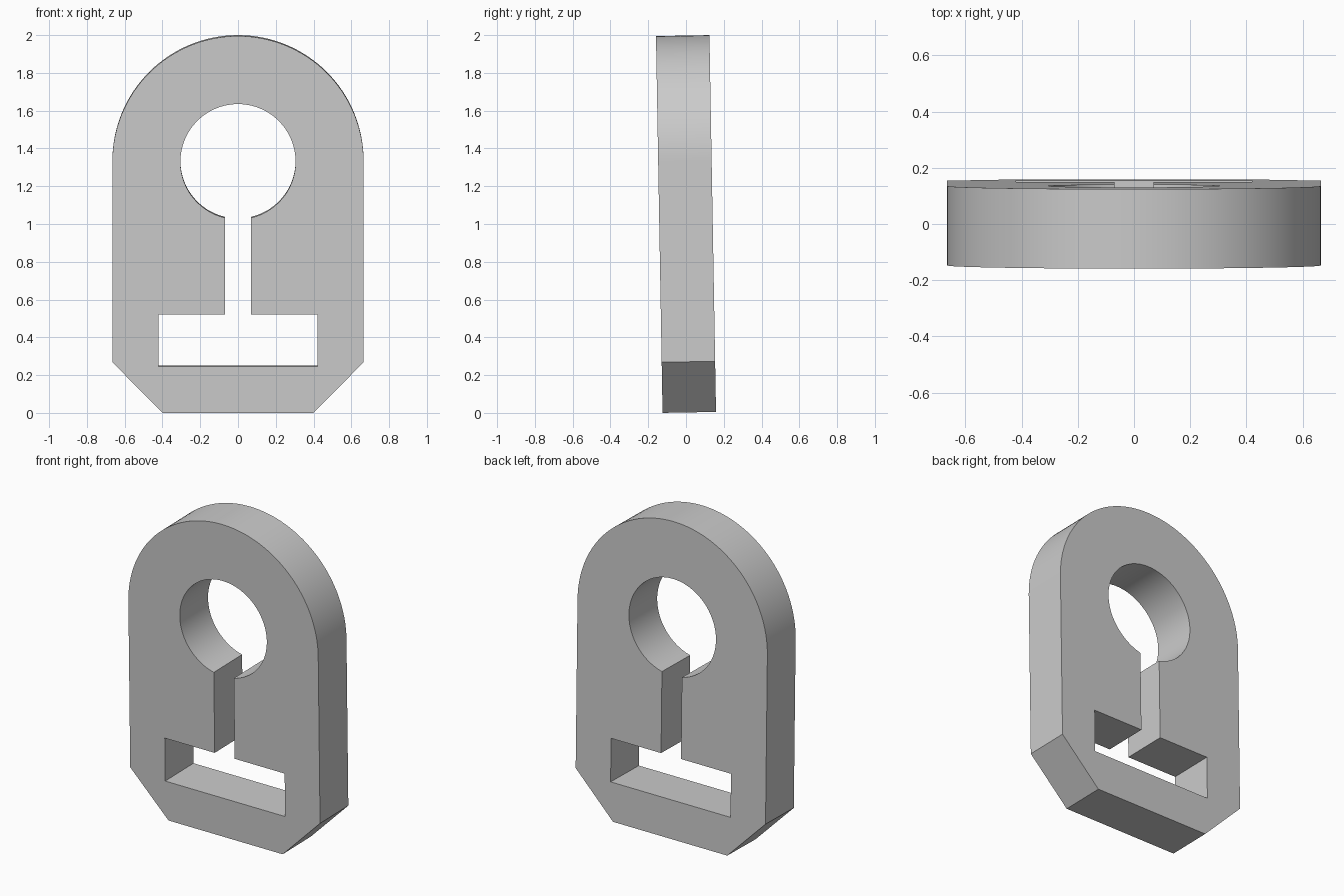
import bpy
import bmesh
from math import sin, cos, asin, pi, radians
from mathutils import Matrix, Vector

cube = bpy.data.objects.get("Cube")
if cube:
    bpy.data.objects.remove(cube, do_unlink=True)

HALF_WIDTH = 0.665
HEIGHT = 1.995
THICKNESS = 0.283
ARC_Z = HEIGHT - HALF_WIDTH
HOLE_RADIUS = 0.305
SLOT = 0.07
TILT = radians(1)


def arc(radius, start, end, steps):
    """Points on an arc about the shared centre of the dome and the hole."""
    angles = [start + (end - start) * i / steps for i in range(steps + 1)]
    return [(radius * cos(a), ARC_Z + radius * sin(a)) for a in angles]


# Outer profile: domed top, straight sides, chamfered foot
outer = arc(HALF_WIDTH, 0, pi, 64)
outer += [(-HALF_WIDTH, 0.268), (-0.4, 0), (0.4, 0), (HALF_WIDTH, 0.268)]

# Keyhole profile: round hole, narrow slot and wide rectangular window
gap = asin(SLOT / HOLE_RADIUS)
inner = arc(HOLE_RADIUS, -pi / 2 + gap, 1.5 * pi - gap, 72)
inner += [(-SLOT, 0.52), (-0.42, 0.52), (-0.42, 0.246),
          (0.42, 0.246), (0.42, 0.52), (SLOT, 0.52)]

# Fill between the two loops, then extrude to the plate thickness
bm = bmesh.new()
edges = []
for loop in (outer, inner):
    verts = [bm.verts.new((x, -THICKNESS / 2, z - HEIGHT / 2)) for x, z in loop]
    edges += [bm.edges.new((v, verts[i - 1])) for i, v in enumerate(verts)]
bmesh.ops.triangle_fill(bm, use_beauty=True, edges=edges)
result = bmesh.ops.extrude_face_region(bm, geom=bm.faces[:], use_keep_orig=True)
back = [g for g in result["geom"] if isinstance(g, bmesh.types.BMVert)]
bmesh.ops.translate(bm, verts=back, vec=Vector((0, THICKNESS, 0)))
bmesh.ops.recalc_face_normals(bm, faces=bm.faces[:])

# Lean the plate slightly forward and stand it on the ground
bm.transform(Matrix.Translation((0, 0, 1)) @ Matrix.Rotation(TILT, 4, "X"))

mesh = bpy.data.meshes.new("keyhole_plate")
bm.to_mesh(mesh)
bm.free()
plate = bpy.data.objects.new("keyhole_plate", mesh)
bpy.context.collection.objects.link(plate)

# Plain grey material
grey = bpy.data.materials.new("light_grey")
grey.use_nodes = True
colour = (0.6, 0.6, 0.6, 1)
grey.diffuse_color = colour
for node in grey.node_tree.nodes:
    if node.type == "BSDF_PRINCIPLED":
        node.inputs["Base Color"].default_value = colour
mesh.materials.append(grey)

# Smooth curved walls, crisp rims
bpy.ops.object.select_all(action="DESELECT")
plate.select_set(True)
bpy.context.view_layer.objects.active = plate
bpy.ops.object.shade_smooth_by_angle(angle=radians(30))
